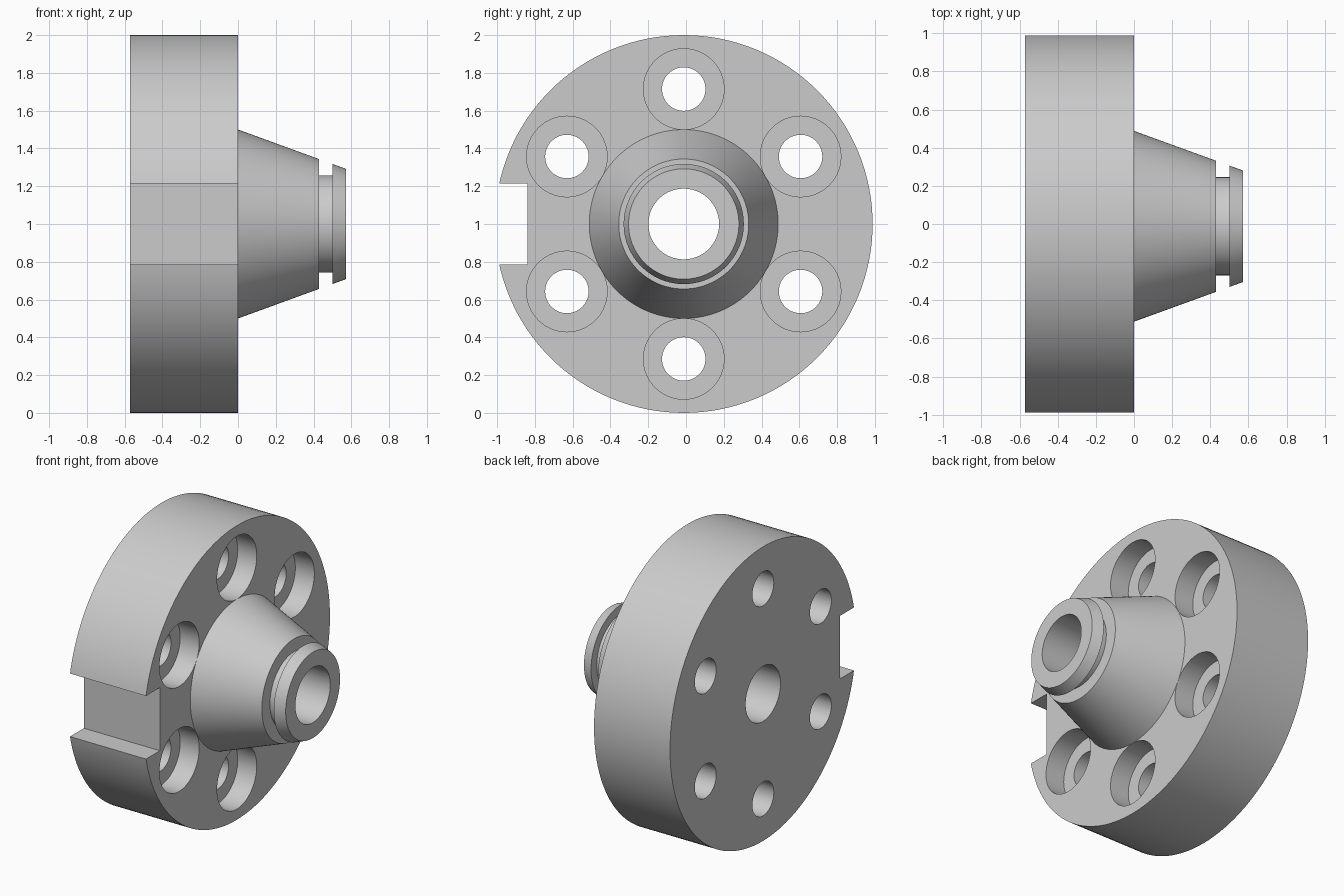
import bpy, bmesh, math
from mathutils import Matrix, Vector

if "Cube" in bpy.data.objects:
    bpy.data.objects.remove(bpy.data.objects["Cube"])

U = 1 / 7                      # drawing unit: disc radius is 7 units
CENTRE = Vector((0, -0.012, 1))


def new_object(name, bm):
    bmesh.ops.remove_doubles(bm, verts=bm.verts, dist=1e-5)
    bmesh.ops.recalc_face_normals(bm, faces=bm.faces)
    mesh = bpy.data.meshes.new(name)
    bm.to_mesh(mesh)
    bm.free()
    ob = bpy.data.objects.new(name, mesh)
    bpy.context.collection.objects.link(ob)
    return ob


def lathe(bm, profile, centre, segments):
    """Revolve a closed (x, radius) profile about an axis parallel to x."""
    rings = []
    for i in range(segments):
        a = 2 * math.pi * i / segments
        rings.append([bm.verts.new(centre + Vector((x, r * math.cos(a), r * math.sin(a))))
                      for x, r in profile])
    n = len(profile)
    for i in range(segments):
        a, b = rings[i], rings[(i + 1) % segments]
        for j in range(n):
            k = (j + 1) % n
            if profile[j][1] == 0 and profile[k][1] == 0:
                continue
            if profile[j][1] == 0:
                bm.faces.new((a[j], a[k], b[k]))
            elif profile[k][1] == 0:
                bm.faces.new((a[j], a[k], b[j]))
            else:
                bm.faces.new((a[j], a[k], b[k], b[j]))
    bmesh.ops.delete(bm, geom=[v for v in bm.verts if not v.link_faces], context='VERTS')


# Flange disc, tapered hub with retaining groove, and through bore
T = math.tan(math.radians(20))
bm = bmesh.new()
lathe(bm, [(-4 * U, 1.31 * U), (-4 * U, 1), (0, 1), (0, 0.5),
           (3 * U, 0.5 - 3 * U * T), (3 * U, 1.8 * U), (0.5, 1.8 * U),
           (0.5, 0.5 - 0.5 * T), (4 * U, 0.5 - 4 * U * T), (4 * U, 1.31 * U)],
      CENTRE, 128)
flange = new_object("flange_hub", bm)

# Six counterbored bolt holes
bm = bmesh.new()
for i in range(6):
    a = math.radians(90 + 60 * i)
    c = CENTRE + 5 * U * Vector((0, math.cos(a), math.sin(a)))
    lathe(bm, [(-0.7, 0), (-0.7, 0.115), (-U, 0.115), (-U, 0.2135),
               (0.1, 0.2135), (0.1, 0)], c, 64)
bolt_cutter = new_object("bolt_hole_cutter", bm)

# Rectangular key notch in the front edge
bm = bmesh.new()
bmesh.ops.create_cube(bm, size=1, matrix=Matrix.Translation((-2 * U, -1.09, 1))
                      @ Matrix.Diagonal((1, 0.5, 3 * U, 1)))
notch_cutter = new_object("notch_cutter", bm)

bpy.context.view_layer.objects.active = flange
flange.select_set(True)
for cutter in (bolt_cutter, notch_cutter):
    cutter.hide_render = True
    mod = flange.modifiers.new("cut", 'BOOLEAN')
    mod.operation = 'DIFFERENCE'
    mod.solver = 'EXACT'
    mod.object = cutter
    bpy.ops.object.modifier_apply(modifier=mod.name)
    bpy.data.objects.remove(cutter)

bpy.ops.object.shade_smooth_by_angle(angle=math.radians(15))
